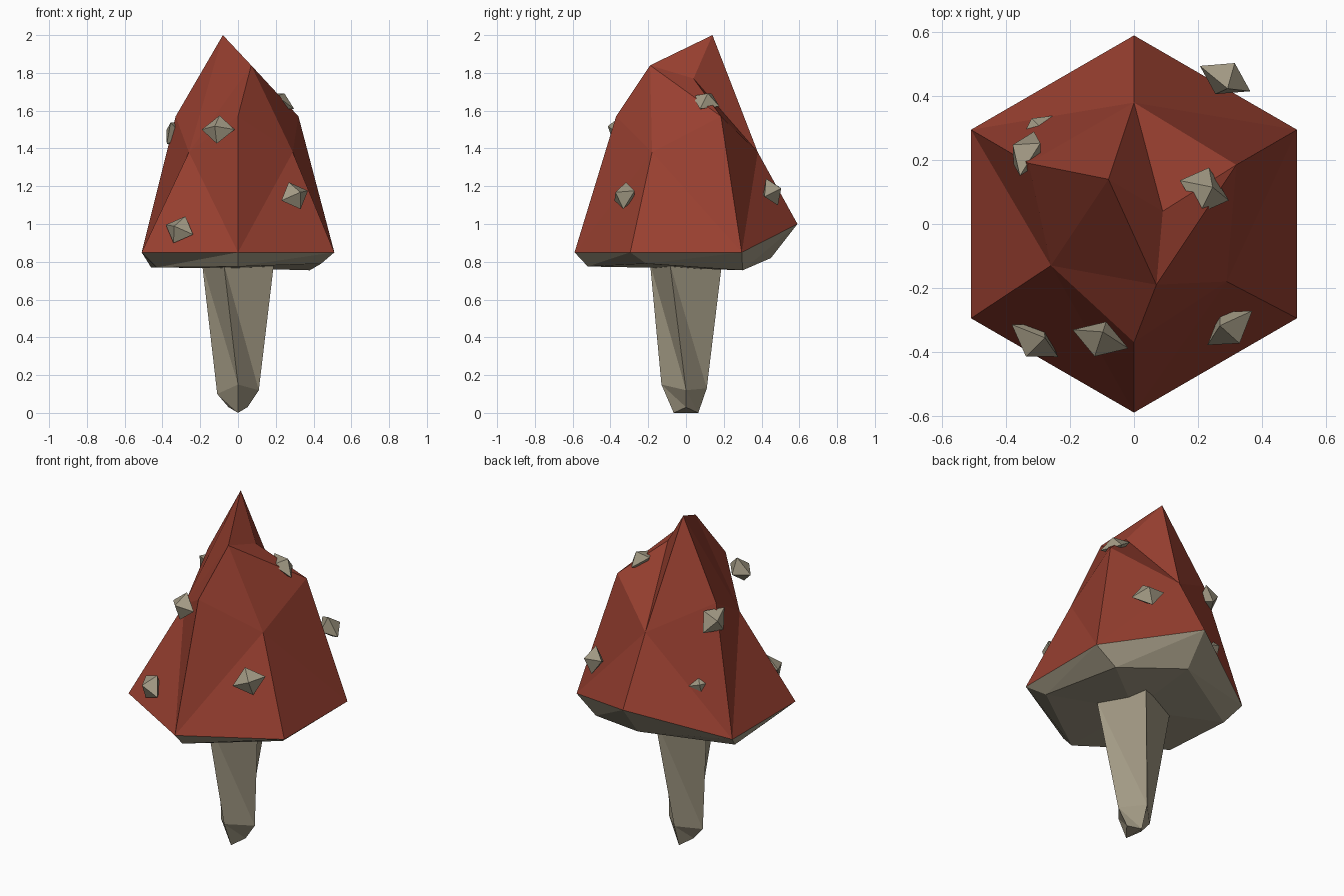
import bpy, bmesh
from mathutils import Vector, Matrix

if "Cube" in bpy.data.objects:
    bpy.data.objects.remove(bpy.data.objects["Cube"])


def material(name, rgb):
    m = bpy.data.materials.new(name)
    m.diffuse_color = (*rgb, 1)
    m.use_nodes = True
    m.node_tree.nodes["Principled BSDF"].inputs["Base Color"].default_value = m.diffuse_color
    return m


RED = material("brick red", (0.32, 0.051, 0.030))
GREY = material("stone beige", (0.36, 0.32, 0.23))


def finish(name, bm, *mats):
    bmesh.ops.recalc_face_normals(bm, faces=bm.faces)
    mesh = bpy.data.meshes.new(name)
    bm.to_mesh(mesh)
    bm.free()
    for m in mats:
        mesh.materials.append(m)
    ob = bpy.data.objects.new(name, mesh)
    bpy.context.collection.objects.link(ob)
    return ob


# cap: hexagonal rings (clockwise from the back), with a lopsided peak
bm = bmesh.new()
ring = lambda pts: [bm.verts.new(p) for p in pts]
rim = ring([(0, .59, 1.0), (.51, .295, .85), (.51, -.295, .85),
            (0, -.59, .85), (-.51, -.295, .85), (-.51, .295, .85)])
mid = ring([(0, .38, 1.38), (.32, .185, 1.57), (.29, -.18, 1.38),
            (0, -.37, 1.57), (-.26, -.13, 1.38), (-.33, .19, 1.57)])
low = ring([(0, .45, .82), (.38, .30, .755), (.44, -.21, .79),
            (0, -.52, .775), (-.43, -.21, .77), (-.46, .20, .77)])
peak, notch, shoulder = ring([(-.08, .14, 2.0), (.09, .04, 1.77), (.07, -.19, 1.84)])
centre = bm.verts.new((0, 0, .765))

for i in range(6):
    j = (i + 1) % 6
    # diagonals meet at the lower (even) points of the middle ring
    if i % 2 == 0:
        bm.faces.new((rim[i], rim[j], mid[i]))
        bm.faces.new((rim[j], mid[j], mid[i]))
    else:
        bm.faces.new((rim[i], rim[j], mid[j]))
        bm.faces.new((rim[i], mid[j], mid[i]))
# upper facets: fan around the peak and the shoulder, with the notch between
for a, b, c in [(peak, mid[0], notch), (notch, mid[0], mid[1]), (notch, mid[1], shoulder),
                (shoulder, mid[1], mid[2]), (shoulder, mid[2], mid[3]),
                (shoulder, mid[3], mid[4]), (shoulder, mid[4], peak),
                (peak, mid[4], mid[5]), (peak, mid[5], mid[0]), (peak, notch, shoulder)]:
    bm.faces.new((a, b, c))
# underside in beige
for i in range(6):
    j = (i + 1) % 6
    for f in ((rim[i], low[i], low[j]), (rim[i], low[j], rim[j]), (low[i], centre, low[j])):
        bm.faces.new(f).material_index = 1
finish("cap", bm, RED, GREY)

# stem: twisted four-sided taper with a blunt foot
bm = bmesh.new()
rings = [ring(p) for p in (
    [(0, -.065, 0), (.05, 0, .03), (0, .065, 0), (-.05, 0, .03)],
    [(0, -.13, .15), (.11, 0, .12), (0, .11, .13), (-.11, 0, .10)],
    [(-.075, -.19, .79), (.19, -.085, .79), (.075, .19, .79), (-.19, .075, .79)])]
for lo, hi in zip(rings, rings[1:]):
    for i in range(4):
        j = (i + 1) % 4
        bm.faces.new((lo[i], lo[j], hi[i]))
        bm.faces.new((lo[j], hi[j], hi[i]))
bm.faces.new(rings[0])
bm.faces.new(rings[-1])
finish("stem", bm, GREY)


# warts: octahedra pressed into the cap, each facing outward
def wart(name, pos, out, roll, depth=.06):
    bm = bmesh.new()
    tips = {}
    for axis, r in enumerate((.092, .078, depth)):
        for s in (-1, 1):
            p = Vector((0, 0, 0))
            p[axis] = s * r
            tips[axis, s] = bm.verts.new(p)
    for sx in (-1, 1):
        for sy in (-1, 1):
            for sz in (-1, 1):
                bm.faces.new((tips[0, sx], tips[1, sy], tips[2, sz]))
    turn = Vector(out).to_track_quat('Z', 'Y').to_matrix().to_4x4()
    bm.transform(Matrix.Translation(pos) @ turn @ Matrix.Rotation(roll, 4, 'Z'))
    finish(name, bm, GREY)


wart("wart_front_low", (-.31, -.365, .97), (-.45, -.8, .3), -.3)
wart("wart_front_high", (-.105, -.36, 1.50), (-.3, -.9, .3), 0)
wart("wart_front_right", (.30, -.325, 1.15), (.5, -.8, .3), .3)
wart("wart_top", (.22, .105, 1.65), (.5, .2, .8), .9, .05)
wart("wart_back_right", (.285, .455, 1.17), (.5, .8, .3), .3)
wart("wart_back_left_high", (-.335, .22, 1.48), (-.8, .5, .3), .7, .055)
wart("wart_back_left_low", (-.295, .29, 1.12), (-.5, .8, .3), .2, .05)
